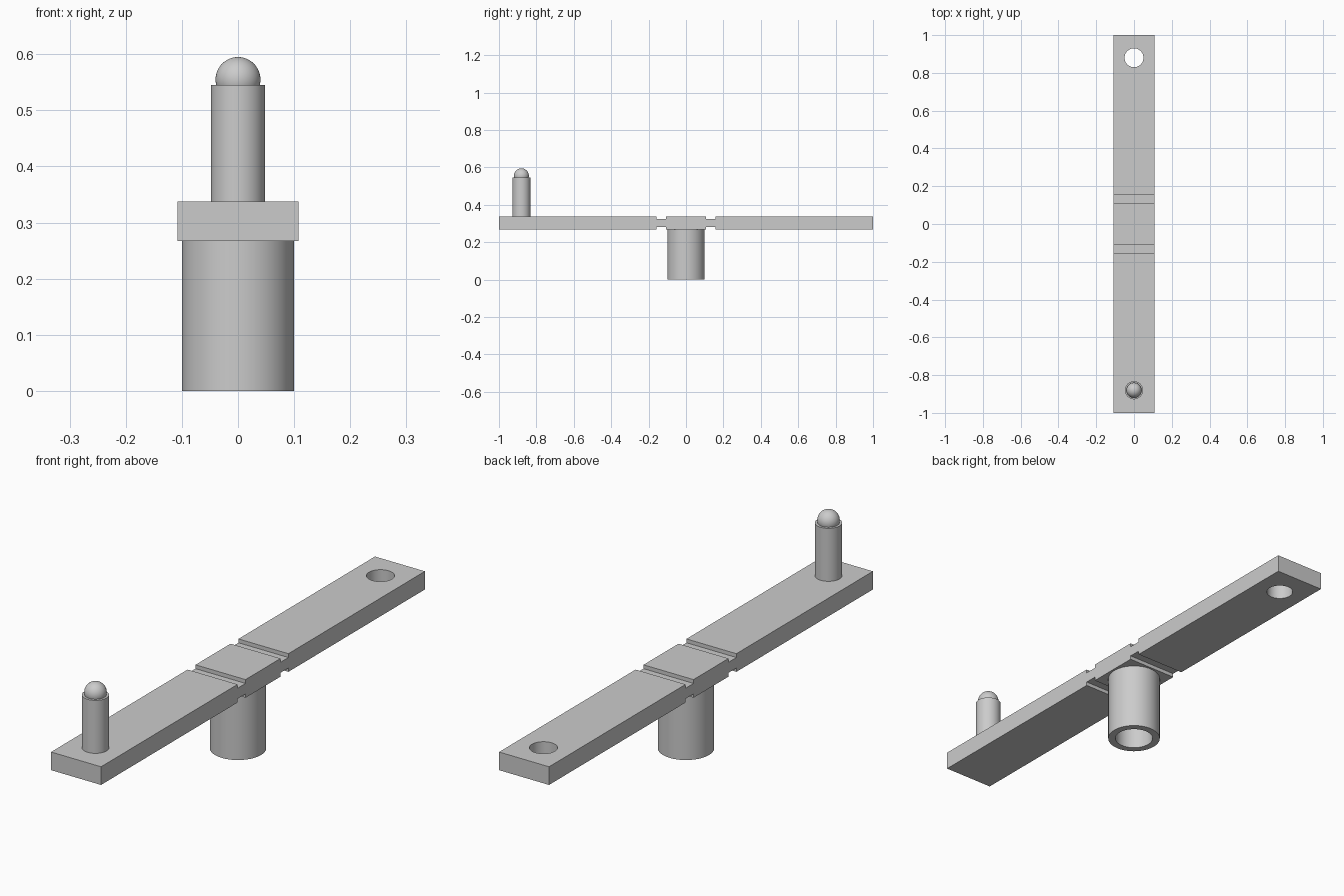
import bpy, bmesh, math

cube = bpy.data.objects.get("Cube")
if cube:
    bpy.data.objects.remove(cube, do_unlink=True)

grey = bpy.data.materials.new("plain_grey")
grey.use_nodes = True
color = (0.6, 0.6, 0.6, 1)
grey.diffuse_color = color
grey.node_tree.nodes["Principled BSDF"].inputs["Base Color"].default_value = color

HALF_W, BOTTOM, TOP = 0.108, 0.267, 0.338
GROOVE_IN, GROOVE_OUT, GROOVE_DEPTH = 0.108, 0.157, 0.015
PIN_Y = 0.88


def finish(obj, name, smooth=False):
    obj.name = name
    obj.data.materials.clear()
    obj.data.materials.append(grey)
    if smooth:
        bpy.ops.object.select_all(action='DESELECT')
        obj.select_set(True)
        bpy.context.view_layer.objects.active = obj
        bpy.ops.object.shade_smooth_by_angle(angle=math.radians(35))
    return obj


def mesh_object(name, bm, smooth=False):
    bmesh.ops.recalc_face_normals(bm, faces=bm.faces)
    mesh = bpy.data.meshes.new(name)
    bm.to_mesh(mesh)
    bm.free()
    obj = bpy.data.objects.new(name, mesh)
    bpy.context.collection.objects.link(obj)
    return finish(obj, name, smooth)


def cylinder(name, radius, z0, z1, y):
    bpy.ops.mesh.primitive_cylinder_add(vertices=64, radius=radius, depth=z1 - z0,
                                        location=(0, y, (z0 + z1) / 2))
    return finish(bpy.context.object, name, True)


# Bar: grooved side outline, extruded across the width
def edge(z, inset):
    half = [(GROOVE_IN, z), (GROOVE_IN, z + inset), (GROOVE_OUT, z + inset), (GROOVE_OUT, z), (1, z)]
    return [(-y, h) for y, h in reversed(half)] + half


outline = edge(BOTTOM, GROOVE_DEPTH) + edge(TOP, -GROOVE_DEPTH)[::-1]
bm = bmesh.new()
side = bm.faces.new([bm.verts.new((-HALF_W, y, z)) for y, z in outline])
extruded = bmesh.ops.extrude_face_region(bm, geom=[side], use_keep_orig=True)["geom"]
bmesh.ops.translate(bm, vec=(2 * HALF_W, 0, 0),
                    verts=[v for v in extruded if isinstance(v, bmesh.types.BMVert)])
bar = mesh_object("bar", bm)

# Through hole at the back end
cutter = cylinder("hole_cutter", 0.05, BOTTOM - 0.1, TOP + 0.1, PIN_Y)
cutter.hide_render = True
cut = bar.modifiers.new("hole", 'BOOLEAN')
cut.operation, cut.solver, cut.object = 'DIFFERENCE', 'EXACT', cutter
bpy.context.view_layer.objects.active = bar
bpy.ops.object.modifier_apply(modifier=cut.name)
bpy.data.objects.remove(cutter, do_unlink=True)
finish(bar, "bar", True)

# Hollow socket under the middle: ring section spun around the vertical axis
bm = bmesh.new()
section = [(0.072, BOTTOM), (0.072, 0), (0.1, 0), (0.1, BOTTOM)]
verts = [bm.verts.new((r, 0, z)) for r, z in section]
edges = [bm.edges.new((verts[i], verts[i - 1])) for i in range(len(verts))]
bmesh.ops.spin(bm, geom=verts + edges, cent=(0, 0, 0), axis=(0, 0, 1),
               angle=math.tau, steps=64, use_merge=True)
bmesh.ops.remove_doubles(bm, verts=bm.verts, dist=0.0001)
mesh_object("socket", bm, True)

# Upright pin with a ball tip at the front end
cylinder("pin", 0.048, TOP, 0.545, -PIN_Y)
bpy.ops.mesh.primitive_uv_sphere_add(segments=48, ring_count=24, radius=0.04,
                                     location=(0, -PIN_Y, 0.555))
finish(bpy.context.object, "pin_tip", True)
